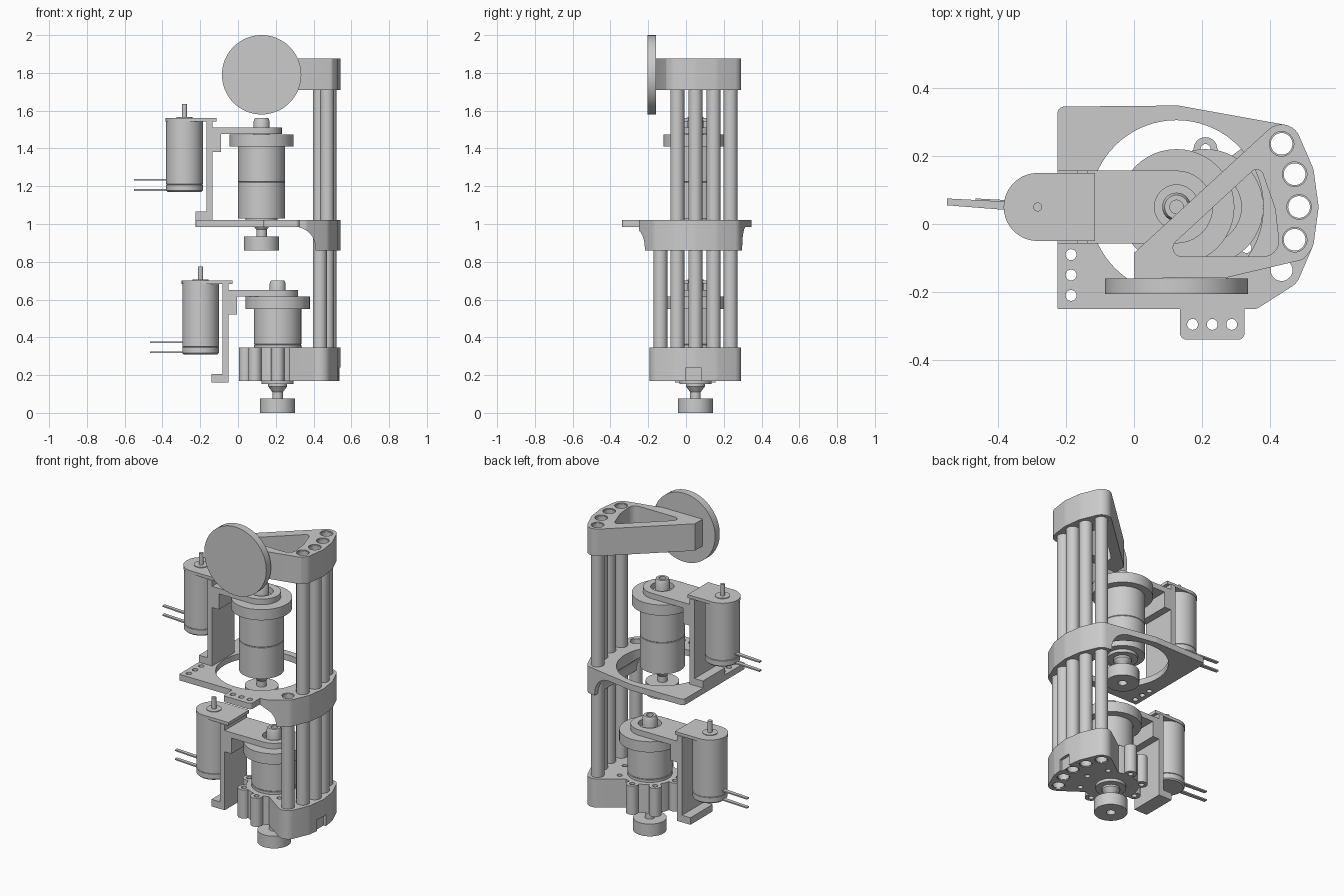
import bpy, bmesh
from math import sin, cos, pi, radians
from mathutils import Matrix, Vector
from mathutils.geometry import convex_hull_2d

if "Cube" in bpy.data.objects:
    bpy.data.objects.remove(bpy.data.objects["Cube"])


def finish(name, bm, smooth=True):
    bmesh.ops.remove_doubles(bm, verts=bm.verts, dist=1e-5)
    bmesh.ops.recalc_face_normals(bm, faces=bm.faces)
    me = bpy.data.meshes.new(name)
    bm.to_mesh(me)
    bm.free()
    ob = bpy.data.objects.new(name, me)
    bpy.context.collection.objects.link(ob)
    if smooth:
        smooth_by_angle(ob)
    return ob


def smooth_by_angle(ob):
    bpy.ops.object.select_all(action='DESELECT')
    ob.select_set(True)
    bpy.context.view_layer.objects.active = ob
    bpy.ops.object.shade_smooth_by_angle(angle=radians(30))


def circle(x, y, r, n=40):
    return [(x + r * cos(2 * pi * i / n), y + r * sin(2 * pi * i / n)) for i in range(n)]


def hull(*items):
    """Convex outline around points (x, y) and circles (x, y, r)."""
    pts = []
    for it in items:
        pts += circle(*it) if len(it) == 3 else [it]
    return [pts[i] for i in convex_hull_2d([Vector(p) for p in pts])]


def add_prism(bm, outline, a, b, axis='Z'):
    to3 = (lambda p: (p[0], p[1], a)) if axis == 'Z' else (lambda p: (p[0], a, p[1]))
    face = bm.faces.new([bm.verts.new(to3(p)) for p in outline])
    new = bmesh.ops.extrude_face_region(bm, geom=[face])['geom']
    d = (0, 0, b - a) if axis == 'Z' else (0, b - a, 0)
    bmesh.ops.translate(bm, vec=d, verts=[g for g in new if isinstance(g, bmesh.types.BMVert)])


def prism(name, outlines, a, b, axis='Z', smooth=True):
    bm = bmesh.new()
    for o in outlines:
        add_prism(bm, o, a, b, axis)
    return finish(name, bm, smooth)


def rect(x0, y0, x1, y1):
    return [(x0, y0), (x1, y0), (x1, y1), (x0, y1)]


def boolean(ob, other, op='DIFFERENCE'):
    m = ob.modifiers.new(op, 'BOOLEAN')
    m.operation, m.object, m.solver = op, other, 'EXACT'
    bpy.ops.object.select_all(action='DESELECT')
    bpy.context.view_layer.objects.active = ob
    ob.select_set(True)
    bpy.ops.object.modifier_apply(modifier=m.name)
    bpy.data.objects.remove(other)
    smooth_by_angle(ob)


def drill(ob, outlines, z0, z1):
    boolean(ob, prism('cutter', outlines, z0, z1, smooth=False))


def lathe(name, profile, x, y, n=48):
    bm = bmesh.new()
    vs = [bm.verts.new((x + r, y, z)) for r, z in profile]
    es = [bm.edges.new(p) for p in zip(vs, vs[1:])]
    bmesh.ops.spin(bm, geom=vs + es, cent=(x, y, 0), axis=(0, 0, 1), angle=2 * pi, steps=n)
    return finish(name, bm)


CX, CY = 0.125, 0.05
RODS = [(CX + 0.36 * cos(radians(a)), CY + 0.36 * sin(radians(a))) for a in (31, 15.5, 0, -15.5, -31)]
PADS = [(x, y, 0.057) for x, y in RODS]
bores = [circle(x, y, 0.036) for x, y in RODS]

# tubular posts: four full height, the front one only to the middle plate
for i, (x, y) in enumerate(RODS):
    top = 1.02 if i == 4 else 1.87
    lathe(f'post_{i + 1}', [(0.037, 0.175), (0.037, top), (0.032, top), (0.032, 0.175), (0.037, 0.175)], x, y, 32)

# top bracket with its triangular window, and the round disc on the front
bracket = prism('top_bracket', [hull((0, -0.16), (0, -0.085), (0.27, -0.158), (0.485, -0.085, 0.022), *PADS[:4])],
                1.71, 1.875)
drill(bracket, [hull((0.14, -0.07, 0.025), (0.38, -0.05, 0.045), (0.395, 0.04, 0.02), (0.36, 0.14, 0.02))] + bores[:4],
      1.6, 2)
prism('front_disc', [circle(CX, 1.79, 0.21, 72)], -0.205, -0.16, 'Y')

# middle plate: thick at the posts, filleted down to a thin plate with a big opening
plate = prism('middle_plate', [hull((-0.205, 0.325, 0.02), (-0.22, -0.245, 0.005), (0.13, 0.343, 0.005),
                                    (0.35, -0.215, 0.035), *PADS)], 0.86, 1.022)
arc = [(0.3 + 0.11 * cos(t * pi / 16), 0.875 + 0.11 * sin(t * pi / 16)) for t in range(9)]
boolean(plate, prism('cutter', [[(-0.5, 0.8), (0.41, 0.8)] + arc + [(-0.5, 0.985)]], -0.6, 0.6, 'Y', False))
tab = hull((0.155, -0.32, 0.02), (0.305, -0.32, 0.02), (0.135, -0.23), (0.325, -0.23))
boolean(plate, prism('tab', [tab], 0.985, 1.022), 'UNION')
drill(plate, [circle(CX, CY, 0.255, 72)] + bores + [circle(-0.185, y, 0.016, 20) for y in (-0.09, -0.15, -0.21)]
      + [circle(x, -0.295, 0.016, 20) for x in (0.172, 0.23, 0.287)], 0.7, 1.2)

# base plate: post pad joined to a scalloped ring of bolt lobes
LX = 0.21
lobes = [(LX + 0.17 * cos(k * pi / 4), CY + 0.17 * sin(k * pi / 4)) for k in range(8)]
base = prism('base_plate', [hull((0.3, CY, 0.13), *PADS)], 0.17, 0.345)
boolean(base, prism('ring', [circle(LX, CY, 0.155, 64)], 0.17, 0.345), 'UNION')
for k in (2, 3, 4, 5, 6, 1, 7):
    boolean(base, prism('lobe', [circle(*lobes[k], 0.035, 28)], 0.17, 0.345), 'UNION')
drill(base, bores + [circle(x, y, 0.015, 20) for x, y in lobes], 0.1, 0.5)
drill(base, [rect(0.523, 0.0, 0.6, 0.08)], 0.1, 0.24)

# two identical drive units, the lower one shifted right
for tag, dx, dz in (('upper', 0, 0), ('lower', LX - CX, -0.86)):
    def put(ob):
        ob.data.transform(Matrix.Translation((dx, 0, dz)))
        return ob

    put(lathe(tag + '_drum', [
        (0, 0.9), (0.025, 0.9), (0.025, 0.86), (0.093, 0.86), (0.093, 0.935), (0.028, 0.935), (0.028, 0.97),
        (0.05, 1.0), (0.05, 1.012), (0.085, 1.012), (0.085, 1.03), (0.125, 1.03), (0.125, 1.22), (0.122, 1.222),
        (0.125, 1.225), (0.125, 1.41), (0.17, 1.41), (0.17, 1.475), (0.042, 1.475), (0.042, 1.545), (0.035, 1.562),
        (0.02, 1.562), (0.02, 1.54), (0, 1.54)], CX, CY))
    # arm with rounded end and opening around the shaft
    arm = prism(tag + '_arm', [hull((CX, CY, 0.107), (-0.135, -0.057), (-0.135, 0.157))], 1.476, 1.51)
    drill(arm, [circle(CX, CY, 0.065)], 1.4, 1.6)
    put(arm)
    # upright: foot, column and shoulder as one side profile
    put(prism(tag + '_upright', [[(-0.225, 1.022), (-0.135, 1.022), (-0.135, 1.38), (-0.09, 1.38), (-0.09, 1.509),
                                  (-0.135, 1.509), (-0.135, 1.545), (-0.168, 1.545), (-0.168, 1.065),
                                  (-0.225, 1.065)]], -0.057, 0.157, 'Y'))
    put(prism(tag + '_motor_mount', [hull((-0.283, CY, 0.1), (-0.115, -0.05), (-0.115, 0.15))], 1.543, 1.562))
    put(lathe(tag + '_motor', [
        (0, 1.17), (0.09, 1.17), (0.097, 1.177), (0.097, 1.207), (0.094, 1.209), (0.097, 1.211), (0.097, 1.553),
        (0.042, 1.553), (0.042, 1.566), (0.013, 1.566), (0.013, 1.635), (0, 1.635)], -0.283, CY))
    for n, z in enumerate((1.18, 1.235)):
        put(prism(f'{tag}_lead_{n + 1}', [[(-0.55, 0.055), (-0.36, 0.04), (-0.36, 0.065), (-0.55, 0.075)]],
                  z - 0.004, z + 0.004))
